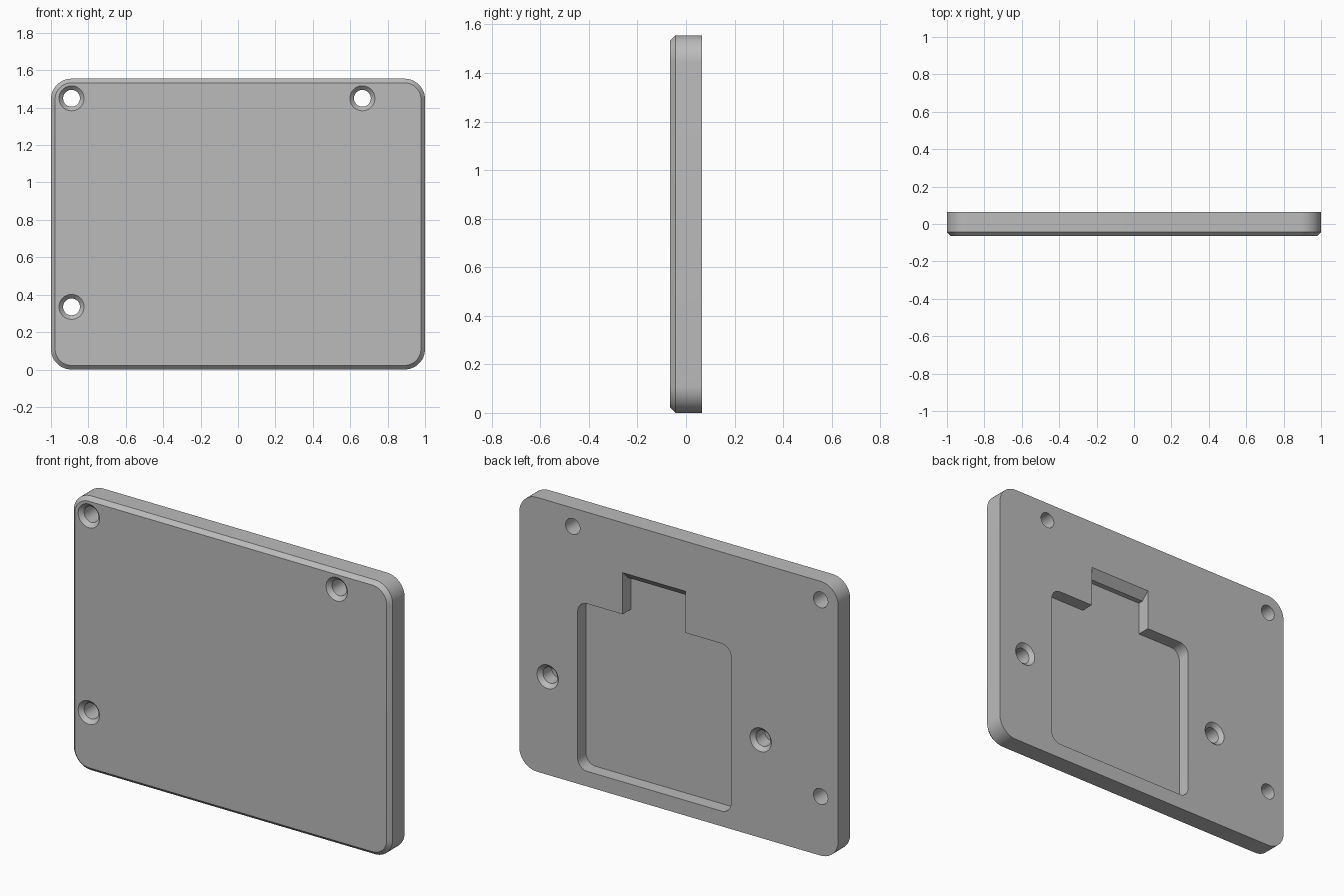
import bpy, bmesh, math

if "Cube" in bpy.data.objects:
    bpy.data.objects.remove(bpy.data.objects["Cube"])

FRONT, BACK, HEIGHT = -0.065, 0.065, 1.555

grey = bpy.data.materials.new("light grey")
grey.diffuse_color = (0.5, 0.5, 0.5, 1)
grey.use_nodes = True
grey.node_tree.nodes["Principled BSDF"].inputs["Base Color"].default_value = grey.diffuse_color


def loft(name, rings):
    """Solid from matching rings of 3D points, capped at both ends."""
    bm = bmesh.new()
    loops = [[bm.verts.new(p) for p in ring] for ring in rings]
    n = len(loops[0])
    for a, b in zip(loops, loops[1:]):
        for i in range(n):
            j = (i + 1) % n
            bm.faces.new((a[i], a[j], b[j], b[i]))
    bm.faces.new(loops[0])
    bm.faces.new(loops[-1])
    bmesh.ops.recalc_face_normals(bm, faces=bm.faces)
    mesh = bpy.data.meshes.new(name)
    bm.to_mesh(mesh)
    bm.free()
    mesh.materials.append(grey)
    ob = bpy.data.objects.new(name, mesh)
    bpy.context.collection.objects.link(ob)
    return ob


def rounded(x0, x1, z0, z1, r, y, steps=12):
    """Rounded rectangle in the xz plane."""
    corners = [(x1 - r, z1 - r), (x0 + r, z1 - r), (x0 + r, z0 + r), (x1 - r, z0 + r)]
    pts = []
    for k, (cx, cz) in enumerate(corners):
        for s in range(steps + 1):
            a = math.pi / 2 * (k + s / steps)
            pts.append((cx + r * math.cos(a), y, cz + r * math.sin(a)))
    return pts


def circle(x, z, r, y, n=40):
    return [(x + r * math.cos(2 * math.pi * i / n), y,
             z + r * math.sin(2 * math.pi * i / n)) for i in range(n)]


def screw_hole(name, x, z, profile):
    return loft(name, [circle(x, z, r, y) for r, y in profile])


# Plate with a chamfered front edge
C = 0.022
plate = loft("plate", [
    rounded(-1 + C, 1 - C, C, HEIGHT - C, 0.11 - C, FRONT),
    rounded(-1, 1, 0, HEIGHT, 0.11, FRONT + C),
    rounded(-1, 1, 0, HEIGHT, 0.11, BACK)])

# Pocket in the back
FLOOR, OUT = BACK - 0.075, BACK + 0.05
cutters = [loft("pocket_cutter", [rounded(-0.328, 0.634, 0.086, 1.036, 0.06, y)
                                  for y in (FLOOR, OUT)])]

# Notch above the pocket, with a sloped top lip
notch = [(FLOOR, 0.9), (OUT, 0.9), (OUT, 1.322), (BACK - 0.045, 1.227), (FLOOR, 1.227)]
cutters.append(loft("notch_cutter", [[(x, y, z) for y, z in notch]
                                     for x in (-0.043, 0.352)]))

# Countersunk holes through from the front
R, RIM, SINK = 0.045, 0.067, 0.022
for x, z in ((-0.89, 1.45), (0.665, 1.45), (-0.89, 0.335)):
    cutters.append(screw_hole("through_hole_cutter", x, z, [
        (RIM, FRONT - 0.02), (RIM, FRONT), (R, FRONT + SINK), (R, BACK + 0.02)]))

# Countersunk blind holes in the back
for x in (0.822, -0.514):
    cutters.append(screw_hole("blind_hole_cutter", x, 0.556, [
        (RIM, BACK + 0.02), (RIM, BACK), (R, BACK - SINK), (R, BACK - 0.1)]))

# Cut everything out of the plate
bpy.context.view_layer.objects.active = plate
for cutter in cutters:
    mod = plate.modifiers.new("cut", 'BOOLEAN')
    mod.operation = 'DIFFERENCE'
    mod.solver = 'EXACT'
    mod.object = cutter
    bpy.ops.object.modifier_apply(modifier=mod.name)
    bpy.data.objects.remove(cutter)

bpy.ops.object.select_all(action='DESELECT')
plate.select_set(True)
bpy.ops.object.shade_smooth_by_angle(angle=math.radians(30))
